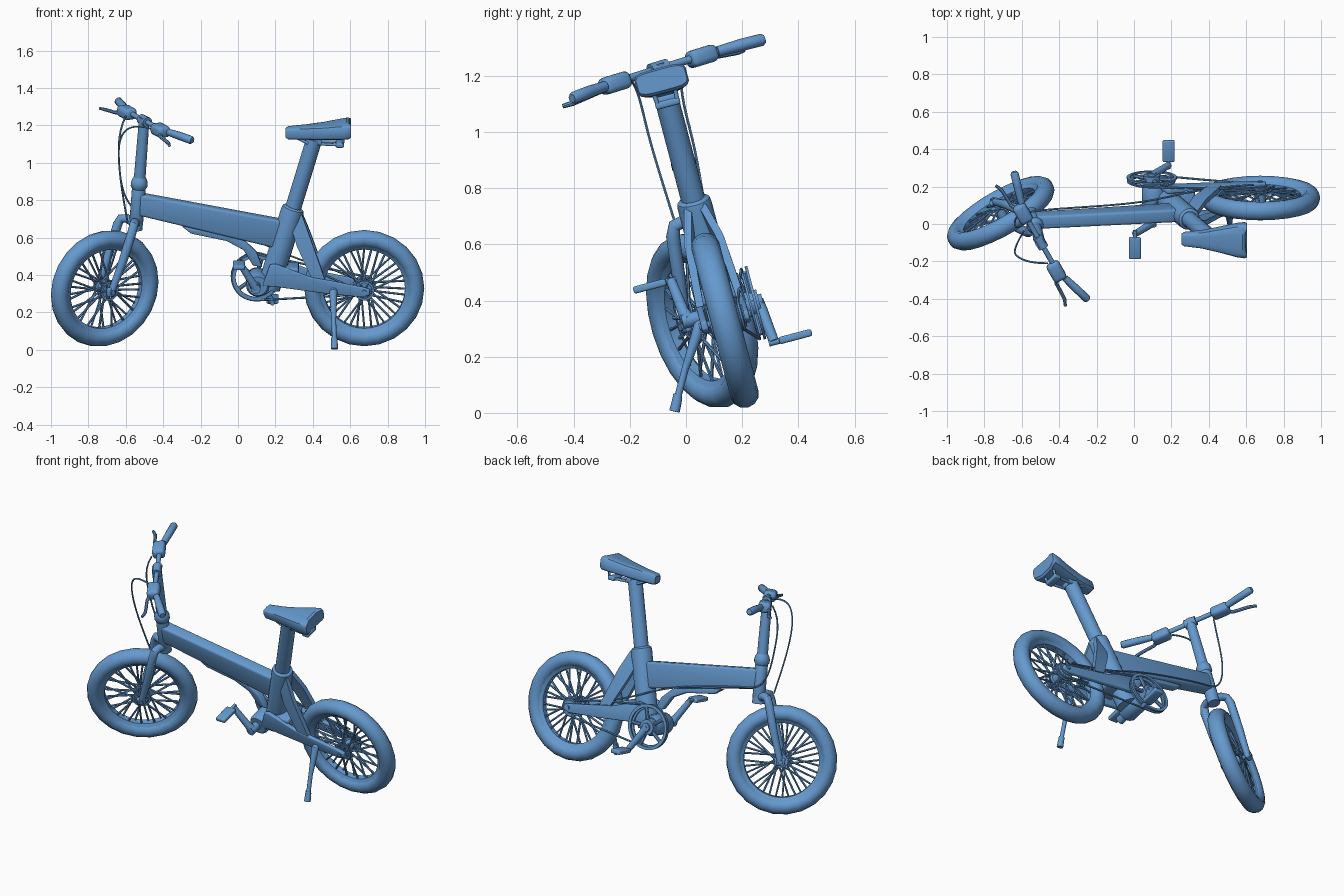
import bpy, bmesh, math
from mathutils import Matrix, Vector

if "Cube" in bpy.data.objects:
    bpy.data.objects.remove(bpy.data.objects["Cube"])

# The bike is modelled upright (x along, y across, z up), then leaned on its stand
LEAN = math.radians(14.8)
BODY = Matrix.Translation((0, 0.226, 0)) @ Matrix.Rotation(LEAN, 4, 'X')
PIVOT = Vector((-0.50, 0, 1.293))
STEER = (BODY @ Matrix.Translation(PIVOT)
         @ Matrix.Rotation(math.radians(29), 4, Vector((0.075, 0, 1)))
         @ Matrix.Translation(-PIVOT))
WORLD = Matrix.Identity(4)
BLUE = bpy.data.materials.new("blue_paint")
BLUE.diffuse_color = (0.13, 0.32, 0.62, 1)
BLUE.use_nodes = True
BLUE.node_tree.nodes["Principled BSDF"].inputs["Base Color"].default_value = BLUE.diffuse_color


def add(name, data, m):
    ob = bpy.data.objects.new(name, data)
    data.materials.append(BLUE)
    bpy.context.collection.objects.link(ob)
    ob.matrix_world = m
    return ob


def bevel(ob, w, seg=3):
    b = ob.modifiers.new("bevel", 'BEVEL')
    b.width, b.segments, b.limit_method = w, seg, 'ANGLE'
    return ob


def tube(name, paths, r, m=BODY, res=4, smooth=False):
    """Round tubes along paths of (x, y, z[, radius factor])."""
    cu = bpy.data.curves.new(name, 'CURVE')
    cu.dimensions, cu.bevel_depth, cu.bevel_resolution = '3D', r, res
    cu.use_fill_caps, cu.resolution_u = True, 5
    for path in paths:
        sp = cu.splines.new('NURBS' if smooth else 'POLY')
        sp.points.add(len(path) - 1)
        for p, q in zip(sp.points, path):
            p.co = (*q[:3], 1)
            p.radius = q[3] if len(q) > 3 else 1
        if smooth:
            sp.use_endpoint_u, sp.order_u = True, 4
    return add(name, cu, m)


def skin(name, rings, m=BODY, loop=False):
    """Skin between closed rings of points; loop joins the last ring to the first."""
    bm = bmesh.new()
    vs = [[bm.verts.new(p) for p in ring] for ring in rings]
    k, n = len(vs[0]), len(vs)
    for i in range(n if loop else n - 1):
        a, b = vs[i], vs[(i + 1) % n]
        for j in range(k):
            bm.faces.new((a[j], a[(j + 1) % k], b[(j + 1) % k], b[j]))
    if not loop:
        bm.faces.new(vs[0])
        bm.faces.new(vs[-1])
    bmesh.ops.recalc_face_normals(bm, faces=bm.faces)
    me = bpy.data.meshes.new(name)
    bm.to_mesh(me)
    bm.free()
    return add(name, me, m)


def lathe(name, prof, c, m=BODY, n=24):
    """Spin a closed (radius, y) profile about a crosswise axis at c = (x, z)."""
    ang = [2 * math.pi * i / n for i in range(n)]
    return skin(name, [[(c[0] + r * math.cos(t), y, c[1] + r * math.sin(t)) for r, y in prof]
                       for t in ang], m, True)


def ring(name, r0, r1, y0, y1, c, m=BODY, n=32):
    return lathe(name, [(r0, y0), (r1, y0), (r1, y1), (r0, y1)], c, m, n)


def plate(name, prof, y0, y1, w, m=BODY):
    return bevel(skin(name, [[(x, y, z) for x, z in prof] for y in (y0, y1)], m), w)


def box(name, c, s, w, m=BODY):
    x, y, z = (v / 2 for v in s)
    return plate(name, [(c[0] - x, c[2] - z), (c[0] + x, c[2] - z), (c[0] + x, c[2] + z),
                        (c[0] - x, c[2] + z)], c[1] - y, c[1] + y, w, m)


def wheel(side, c, m):
    cx, cz = c
    circ = [2 * math.pi * i / 12 for i in range(12)]
    lathe(side + "_tire", [(0.274 + 0.047 * math.cos(t), 0.051 * math.sin(t)) for t in circ], c, m)
    lathe(side + "_rim", [(0.218, -0.018), (0.218, 0.018), (0.240, 0.032), (0.240, -0.032)], c, m, 36)
    spokes = []
    for i in range(36):
        a = 2 * math.pi * i / 36
        s = 1 if i % 2 else -1
        h = a + (0.5 if i % 4 < 2 else -0.5)
        spokes.append([(cx + 0.035 * math.cos(h), s * 0.035, cz + 0.035 * math.sin(h)),
                       (cx + 0.222 * math.cos(a), s * 0.01, cz + 0.222 * math.sin(a))])
    tube(side + "_spokes", spokes, 0.006, m, 1)
    tube(side + "_hub", [[(cx, -0.042, cz, 1.4), (cx, -0.03, cz, 1.4), (cx, -0.025, cz),
                          (cx, 0.025, cz), (cx, 0.03, cz, 1.4), (cx, 0.042, cz, 1.4)]], 0.028, m, 6)
    tube(side + "_axle", [[(cx, -0.095, cz), (cx, 0.095, cz)]], 0.013, m)
    # Brake disc with short arms
    ring(side + "_brake_disc", 0.042, 0.054, -0.056, -0.050, c, m)
    tube(side + "_disc_arms", [[(cx, -0.053, cz), (cx + 0.046 * math.cos(k), -0.053,
         cz + 0.046 * math.sin(k))] for k in [i * math.pi / 3 for i in range(6)]], 0.005, m, 1)


REAR, FRONT, CRANK = (0.675, 0.341), (-0.733, 0.362), (0.095, 0.374)
wheel("rear", REAR, BODY)
wheel("front", FRONT, STEER)

# Main beam, with lower arm curving to the bottom bracket
plate("main_beam", [(-0.53, 0.748), (0.22, 0.563), (0.26, 0.715), (-0.53, 0.867)], -0.036, 0.036, 0.014)
plate("lower_arm", [(-0.30, 0.685), (-0.25, 0.646), (-0.06, 0.605), (0.03, 0.555), (0.08, 0.47),
                    (0.13, 0.46), (0.10, 0.54), (0.04, 0.60), (-0.02, 0.635)], -0.022, 0.022, 0.008)
tube("bottom_bracket", [[(0.105, -0.085, 0.374, 0.85), (0.105, -0.07, 0.374), (0.105, 0.07, 0.374),
                         (0.105, 0.085, 0.374, 0.85)]], 0.062, BODY, 6)

# Seat tube, seat post and saddle
tube("seat_tube", [[(0.165, 0, 0.345), (0.29, 0, 0.765), (0.295, 0, 0.782, 0.95), (0.298, 0, 0.79, 0.75)]],
     0.062, BODY, 6)
tube("seat_post", [[(0.27, 0, 0.70), (0.408, 0, 1.165)]], 0.043, BODY, 6)
rings = []
for x, hw, zb, zt in [(0.255, 0.028, 1.178, 1.222), (0.268, 0.036, 1.168, 1.232), (0.36, 0.046, 1.168, 1.240),
                      (0.46, 0.068, 1.172, 1.250), (0.55, 0.090, 1.176, 1.264), (0.59, 0.095, 1.178, 1.270),
                      (0.603, 0.090, 1.188, 1.264)]:
    pts = []
    for i in range(16):
        t = 2 * math.pi * (i + 0.5) / 16
        ct, st = math.cos(t), math.sin(t)
        y = hw * math.copysign(abs(ct) ** 0.5, ct)
        z = (zb + zt) / 2 + (zt - zb) / 2 * math.copysign(abs(st) ** 0.4, st)
        notch = 0.03 * max(0, 1 - abs(y) / 0.06) if x > 0.57 else 0
        pts.append((x - notch, y, z))
    rings.append(pts)
skin("saddle", rings)
tube("saddle_rails", [[(0.31, s * 0.02, 1.18), (0.37, s * 0.025, 1.15), (0.50, s * 0.03, 1.142),
                       (0.56, s * 0.035, 1.14), (0.565, s * 0.04, 1.19)] for s in (-1, 1)], 0.008)
box("saddle_clamp", (0.415, 0, 1.155), (0.07, 0.075, 0.03), 0.008)
box("saddle_rear_bracket", (0.545, 0, 1.14), (0.045, 0.09, 0.026), 0.008)

# Rear stays, mirrored
for s, side in ((-1, "near"), (1, "far")):
    y0, y1 = sorted((s * 0.064, s * 0.088))
    plate("chain_stay_" + side, [(0.13, 0.375), (0.17, 0.49), (0.20, 0.495), (0.38, 0.425), (0.665, 0.367),
                                 (0.705, 0.355), (0.705, 0.325), (0.665, 0.312), (0.45, 0.335), (0.2, 0.37)],
          y0, y1, 0.006)
    skin("seat_stay_" + side, [[(x, s * (y + d), z) for x, z, d in
         ((xa, za, -0.014), (xb, zb, -0.014), (xb, zb, 0.014), (xa, za, 0.014))]
         for xa, za, xb, zb, y in ((0.28, 0.70, 0.34, 0.76, 0.026), (0.315, 0.59, 0.385, 0.64, 0.058),
                                   (0.39, 0.425, 0.465, 0.41, 0.074))])
box("stay_bridge", (0.27, 0, 0.44), (0.11, 0.15, 0.06), 0.012)

# Drivetrain: chainring with guard, cogs, chain
ring("chainring", 0.108, 0.126, 0.098, 0.106, CRANK)
ring("chain_guard", 0.116, 0.134, 0.116, 0.126, CRANK)
ring("spider_hub", 0.01, 0.045, 0.085, 0.135, CRANK)
tube("spider_arms", [[(0.095, 0.112, 0.374), (0.095 + 0.12 * math.cos(a), 0.112, 0.374 + 0.12 * math.sin(a))]
                     for a in [2 * math.pi * i / 5 for i in range(5)]], 0.011, BODY, 2)
for i in range(4):
    ring("cog_%d" % i, 0.02, 0.062 - 0.007 * i, 0.040 + 0.009 * i, 0.045 + 0.009 * i, REAR, BODY, 24)
chain = [(CRANK[0] + 0.128 * math.cos(a), 0.102, CRANK[1] + 0.128 * math.sin(a))
         for a in [math.pi * (0.5 + i / 14) for i in range(15)]]
chain += [(REAR[0] + 0.05 * math.cos(a), 0.06, REAR[1] + 0.05 * math.sin(a))
          for a in [math.pi * (-0.5 + i / 8) for i in range(9)]]
tube("chain", [chain + chain[:1]], 0.006, BODY, 1)

# Cranks and pedals on opposite sides
for s, side in ((1, "far"), (-1, "near")):
    ex, ez = 0.095 + s * 0.09, 0.374 - s * 0.153
    tube("crank_" + side, [[(0.095, s * 0.125, 0.374, 1.3), (0.095 + s * 0.02, s * 0.136, 0.374 - s * 0.035),
                            (ex, s * 0.15, ez, 0.85)]], 0.021)
    tube("crank_axle_" + side, [[(0.095, 0, 0.374), (0.095, s * 0.148, 0.374)]], 0.026)
    tube("pedal_axle_" + side, [[(ex, s * 0.13, ez), (ex, s * 0.19, ez)]], 0.011)
    box("pedal_" + side, (ex, s * 0.228, ez), (0.064, 0.12, 0.026), 0.008)

# Kickstand
tube("kickstand", [[(0.51, -0.07, 0.352, 1.3), (0.51, -0.095, 0.345, 1.5), (0.51, -0.115, 0.31, 1.4),
                    (0.512, -0.18, 0.212, 0.9), (0.515, -0.232, 0.12, 0.9)]], 0.014)
tube("kickstand_foot", [[(0.514, -0.230, 0.130), (0.515, -0.235, 0.115, 1.1), (0.516, -0.257, 0.073, 1.2)]], 0.016)


def axis(z, f=1.0, x=0.0, y=0.0):
    return (-0.50 + 0.075 * (z - 1.293) + x, y, z, f)


# Head tube, hinge collar and steering post
tube("head_tube", [[axis(0.70, 0.9), axis(0.712), axis(0.885), axis(0.895, 0.9)]], 0.037, BODY, 6)
tube("hinge_collar", [[axis(0.89, 0.8), axis(0.905), axis(0.925), axis(0.94, 0.9), axis(0.955, 0.7)]],
     0.045, STEER, 6)
tube("steering_post", [[axis(0.88, 1.15), axis(1.285)]], 0.028, STEER, 6)

# Fork, mirrored
tube("fork_crown", [[axis(0.665), axis(0.715)]], 0.036, STEER)
for s, side in ((-1, "near"), (1, "far")):
    tube("fork_leg_" + side, [[axis(0.695), axis(0.72, 1, -0.035, s * 0.045), axis(0.715, 1, -0.055, s * 0.07),
                               axis(0.68, 1.05, -0.068, s * 0.08), (-0.665, s * 0.078, 0.53, 1),
                               (-0.725, s * 0.072, 0.375, 0.8), (-0.735, s * 0.072, 0.35, 0.8)]], 0.024, STEER)
    box("fork_end_" + side, (-0.733, s * 0.072, 0.362), (0.05, 0.026, 0.05), 0.01, STEER)

# Handlebar with grips, controls and levers
tube("handlebar", [[(-0.44, -0.395, 1.258), (-0.485, -0.24, 1.264), (-0.50, -0.12, 1.266), (-0.50, 0.12, 1.266),
                    (-0.485, 0.24, 1.264), (-0.44, 0.395, 1.258)]], 0.014, STEER)
tube("bar_clamp", [[(-0.50, -0.035, 1.266), (-0.50, 0.035, 1.266)]], 0.028, STEER)
for s, side in ((-1, "near"), (1, "far")):
    tube("grip_" + side, [[(-0.483, s * 0.24, 1.264, 0.85), (-0.46, s * 0.32, 1.262), (-0.437, s * 0.40, 1.258),
                           (-0.434, s * 0.41, 1.258, 0.7)]], 0.022, STEER)
    box("brake_mount_" + side, (-0.505, s * 0.185, 1.264), (0.074, 0.11, 0.062), 0.02, STEER)
    tube("brake_lever_" + side, [[(-0.515, s * 0.2, 1.26, 1.4), (-0.54, s * 0.25, 1.25), (-0.542, s * 0.31, 1.244),
                                  (-0.545, s * 0.35, 1.24), (-0.56, s * 0.385, 1.24, 0.8)]], 0.010, STEER, 2)

# Brake cables, placed directly in the leaned pose
tube("brake_cables", [
    [(-0.46, -0.21, 1.18), (-0.56, -0.21, 1.21), (-0.64, -0.17, 1.16), (-0.64, -0.14, 1.0),
     (-0.62, -0.09, 0.84), (-0.59, -0.04, 0.68)],
    [(-0.60, -0.01, 1.25), (-0.64, -0.03, 1.17), (-0.64, 0.02, 1.0), (-0.62, 0.05, 0.84), (-0.56, 0.065, 0.74),
     (-0.45, 0.08, 0.73), (-0.1, 0.10, 0.65), (0.15, 0.13, 0.57), (0.35, 0.19, 0.46), (0.64, 0.21, 0.40)]],
     0.005, WORLD, 1, True)

# Bake to meshes and shade
bpy.ops.object.select_all(action='SELECT')
bpy.context.view_layer.objects.active = bpy.context.selected_objects[0]
bpy.ops.object.convert(target='MESH')
bpy.ops.object.shade_smooth_by_angle(angle=math.radians(35))
